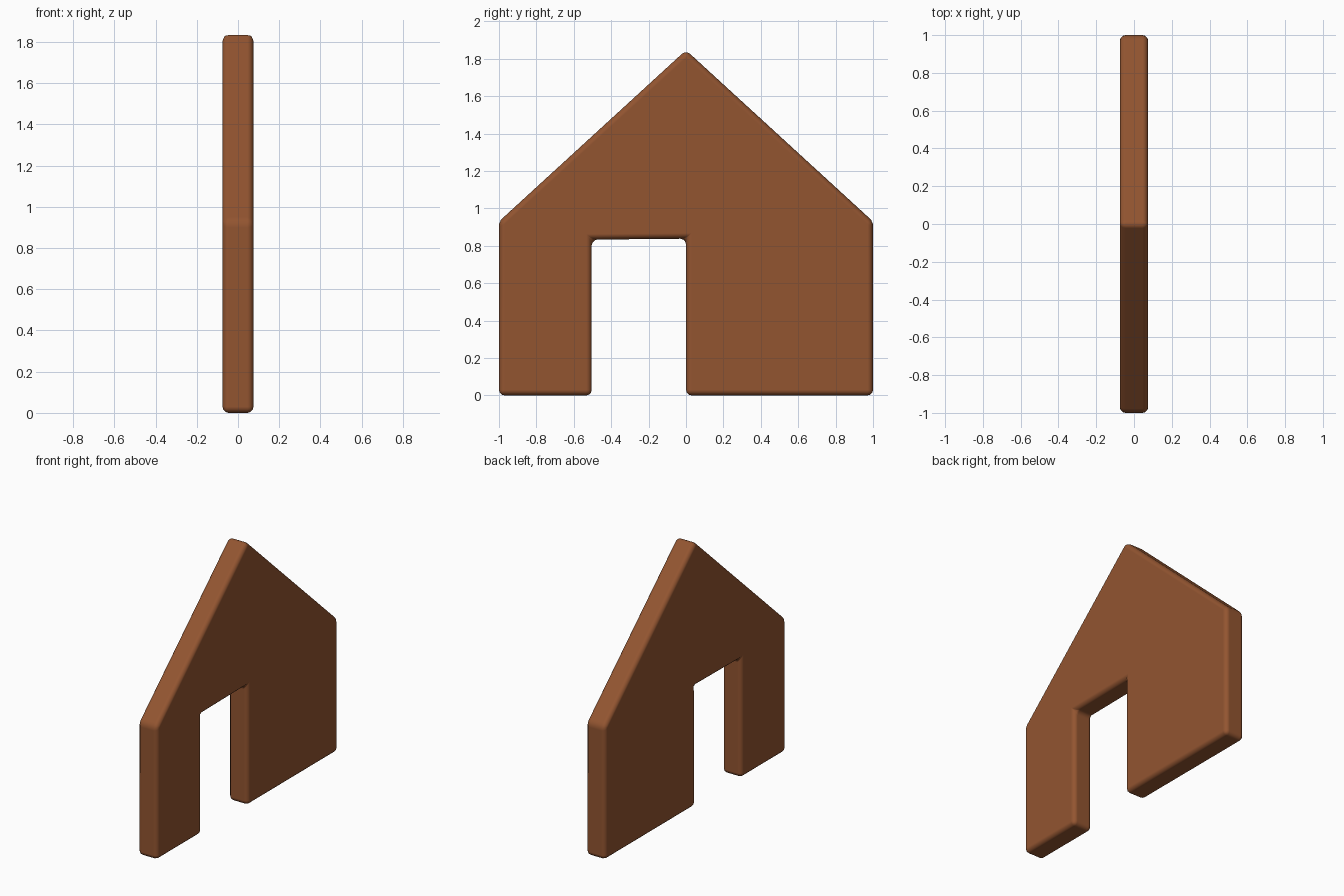
import bpy, bmesh

if "Cube" in bpy.data.objects:
    bpy.data.objects.remove(bpy.data.objects["Cube"])

# Gable wall outline with doorway, as (y, z)
HALF = 0.075
outline = [(-1, 0), (-0.504, 0), (-0.504, 0.833), (0, 0.838), (0, 0),
           (1, 0), (1, 0.93), (0, 1.846), (-1, 0.93)]

bm = bmesh.new()
face = bm.faces.new([bm.verts.new((-HALF, y, z)) for y, z in outline])
ext = bmesh.ops.extrude_face_region(bm, geom=[face])
bmesh.ops.translate(bm, vec=(2 * HALF, 0, 0),
                    verts=[v for v in ext["geom"] if isinstance(v, bmesh.types.BMVert)])
bmesh.ops.recalc_face_normals(bm, faces=bm.faces)
mesh = bpy.data.meshes.new("gable_wall")
bm.to_mesh(mesh)
bm.free()

wall = bpy.data.objects.new("gable_wall", mesh)
bpy.context.collection.objects.link(wall)
for p in mesh.polygons:
    p.use_smooth = True

# Soft rounded edges all round
bev = wall.modifiers.new("rounded_edges", "BEVEL")
bev.width = 0.03
bev.segments = 3
bev.limit_method = 'ANGLE'
bev.angle_limit = 0.5
bev.harden_normals = True

# Brown material
mat = bpy.data.materials.new("brown")
mat.diffuse_color = (0.29, 0.09, 0.03, 1)
mat.use_nodes = True
mat.node_tree.nodes["Principled BSDF"].inputs["Base Color"].default_value = mat.diffuse_color
mesh.materials.append(mat)
